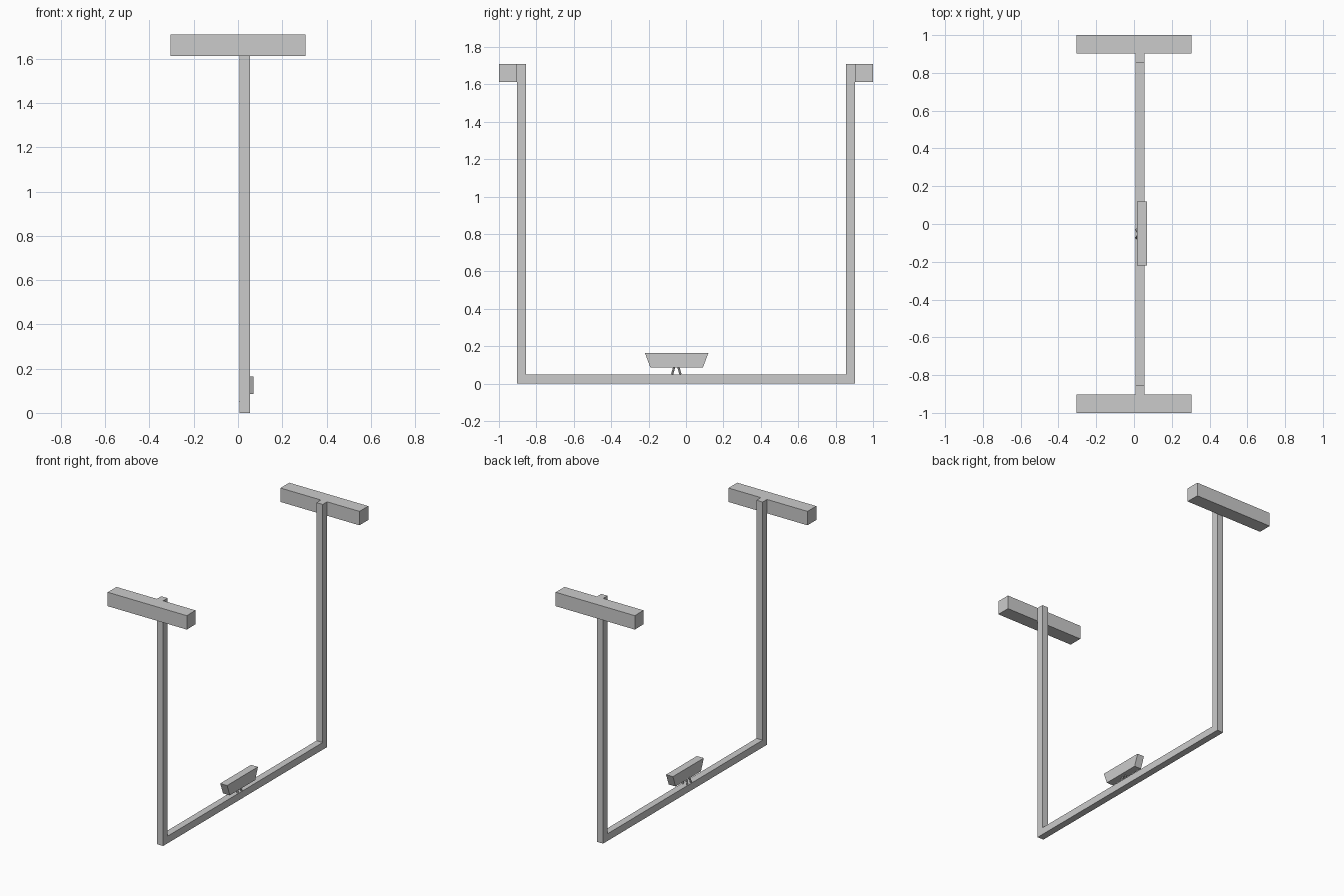
import bpy
import bmesh
from mathutils import Vector

cube = bpy.data.objects.get("Cube")
if cube:
    bpy.data.objects.remove(cube, do_unlink=True)

GREY = (0.6, 0.6, 0.6, 1)
grey = bpy.data.materials.new("plain grey")
grey.use_nodes = True
grey.diffuse_color = GREY
grey.node_tree.nodes["Principled BSDF"].inputs["Base Color"].default_value = GREY


def extrude_profile(name, points, x0, x1):
    """Extrude a (y, z) outline from x0 to x1."""
    bm = bmesh.new()
    face = bm.faces.new([bm.verts.new((x0, y, z)) for y, z in points])
    new = bmesh.ops.extrude_face_region(bm, geom=[face])["geom"]
    bmesh.ops.translate(bm, vec=(x1 - x0, 0, 0),
                        verts=[v for v in new if isinstance(v, bmesh.types.BMVert)])
    return finish(name, bm)


def finish(name, bm):
    bmesh.ops.recalc_face_normals(bm, faces=bm.faces)
    mesh = bpy.data.meshes.new(name)
    bm.to_mesh(mesh)
    bm.free()
    mesh.materials.append(grey)
    obj = bpy.data.objects.new(name, mesh)
    bpy.context.collection.objects.link(obj)
    return obj


def strut(name, bottom, top, radius):
    """Thin rod between two points."""
    a, b = Vector(bottom), Vector(top)
    bm = bmesh.new()
    bmesh.ops.create_cone(bm, cap_ends=True, segments=8, radius1=radius,
                          radius2=radius, depth=(b - a).length)
    obj = finish(name, bm)
    obj.location = (a + b) / 2
    obj.rotation_euler = (b - a).to_track_quat("Z", "Y").to_euler()


# U-shaped frame
outer, inner, top, floor = 0.903, 0.855, 1.71, 0.05
extrude_profile("u_frame", [(-outer, 0), (outer, 0), (outer, top), (inner, top),
                            (inner, floor), (-inner, floor), (-inner, top),
                            (-outer, top)], 0.007, 0.055)

# Crossbars on the outside of the posts
for side, name in ((-1, "front_crossbar"), (1, "back_crossbar")):
    y0, y1 = side * outer, side
    extrude_profile(name, [(y0, 1.613), (y1, 1.613), (y1, top), (y0, top)],
                    -0.305, 0.305)

# Tapered block over the lower rail
extrude_profile("tapered_block", [(-0.19, 0.085), (0.09, 0.085),
                                  (0.12, 0.165), (-0.22, 0.165)], 0.017, 0.07)

# Splayed stand beneath the block
for sx in (-1, 1):
    for sy in (-1, 1):
        strut("stand_leg", (0.03 + sx * 0.019, -0.052 + sy * 0.022, 0.05),
              (0.03 + sx * 0.01, -0.052 + sy * 0.011, 0.09), 0.006)
